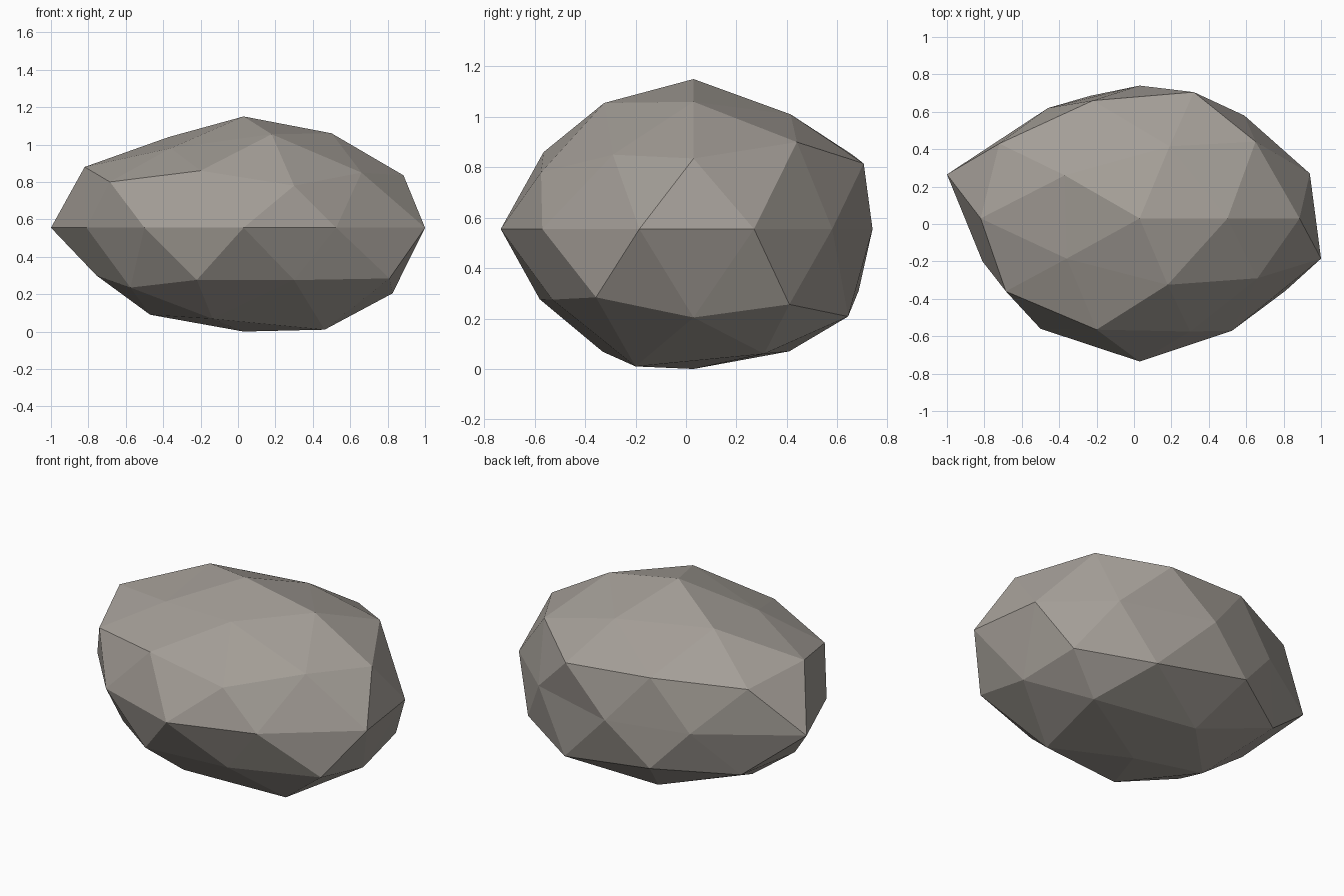
import bpy
import bmesh
import math

default_cube = bpy.data.objects.get("Cube")
if default_cube:
    bpy.data.objects.remove(default_cube, do_unlink=True)

MIDDLE = 0.555  # height of the widest ring


def make_material(name, colour):
    material = bpy.data.materials.new(name)
    material.use_nodes = True
    material.diffuse_color = (*colour, 1)
    shader = next(n for n in material.node_tree.nodes if n.type == "BSDF_PRINCIPLED")
    shader.inputs["Base Color"].default_value = (*colour, 1)
    shader.inputs["Roughness"].default_value = 0.9
    return material


def turn(vert):
    """Angle around the vertical axis, counted from +x."""
    return (math.atan2(vert.co.y, vert.co.x) + 0.01) % math.tau


def chisel(mesh, height, points):
    """Move one ring of sphere corners, in order of angle, to its chipped shape."""
    ring = [v for v in mesh.verts if abs(v.co.z - height) < 0.02]
    return list(zip(sorted(ring, key=turn), points))


# Chipped corners of the rock, ring by ring from the crown to the base
crown = [(.03, .03, 1.15)]
shoulder = [(.5, .03, 1.06), (.19, .415, 1.01), (-.37, .26, 1.04),
            (-.36, -.185, .98), (.18, -.325, 1.055)]
upper_mid = [(.65, .44, .9), (-.22, .66, .85), (-.82, .03, .88),
             (-.2, -.565, .86), (.66, -.29, .85)]
upper_rim = [(.885, .03, .835), (.32, .705, .815), (-.72, .43, .825),
             (-.685, -.36, .8), (.3, -.575, .78)]
girdle = [(x, y, MIDDLE) for x, y in [
    (.94, .27), (.59, .58), (.03, .74), (-.46, .62), (-1, .265),
    (-.81, -.2), (-.5, -.56), (.03, -.735), (.525, -.57), (1, -.185)]]
lower_rim = [(.78, .41, .256), (-.235, .685, .31), (-.757, .03, .3),
             (-.22, -.58, .276), (.81, -.357, .284)]
lower_mid = [(.826, .03, .204), (.37, .643, .208), (-.66, .41, .28),
             (-.575, -.29, .235), (.3, -.53, .275)]
footing = [(.55, .31, .06), (-.1, .41, .07), (-.47, .03, .09),
           (-.136, -.33, .068), (.463, -.2, .01)]
base = [(.03, .03, 0)]

# Natural heights of those rings on a unit icosphere
rim = 1 / math.sqrt(5)
mid = math.sqrt((5 - math.sqrt(5)) / 10)
steep = math.sqrt(1 - mid ** 2)
mid, steep = max(mid, steep), min(mid, steep)

rings = [(1, crown), (mid, shoulder), (steep, upper_mid), (rim, upper_rim),
         (0, girdle), (-rim, lower_rim), (-steep, lower_mid),
         (-mid, footing), (-1, base)]

# Boulder: a faceted sphere with every ring chiselled
rock = bmesh.new()
bmesh.ops.create_icosphere(rock, subdivisions=2, radius=1)
moves = [move for height, points in rings for move in chisel(rock, height, points)]
for vert, point in moves:
    vert.co = point
bmesh.ops.recalc_face_normals(rock, faces=rock.faces)
for face in rock.faces:
    face.smooth = False

data = bpy.data.meshes.new("boulder")
rock.to_mesh(data)
rock.free()
data.materials.append(make_material("warm grey stone", (.37, .342, .31)))
boulder = bpy.data.objects.new("boulder", data)
bpy.context.collection.objects.link(boulder)
